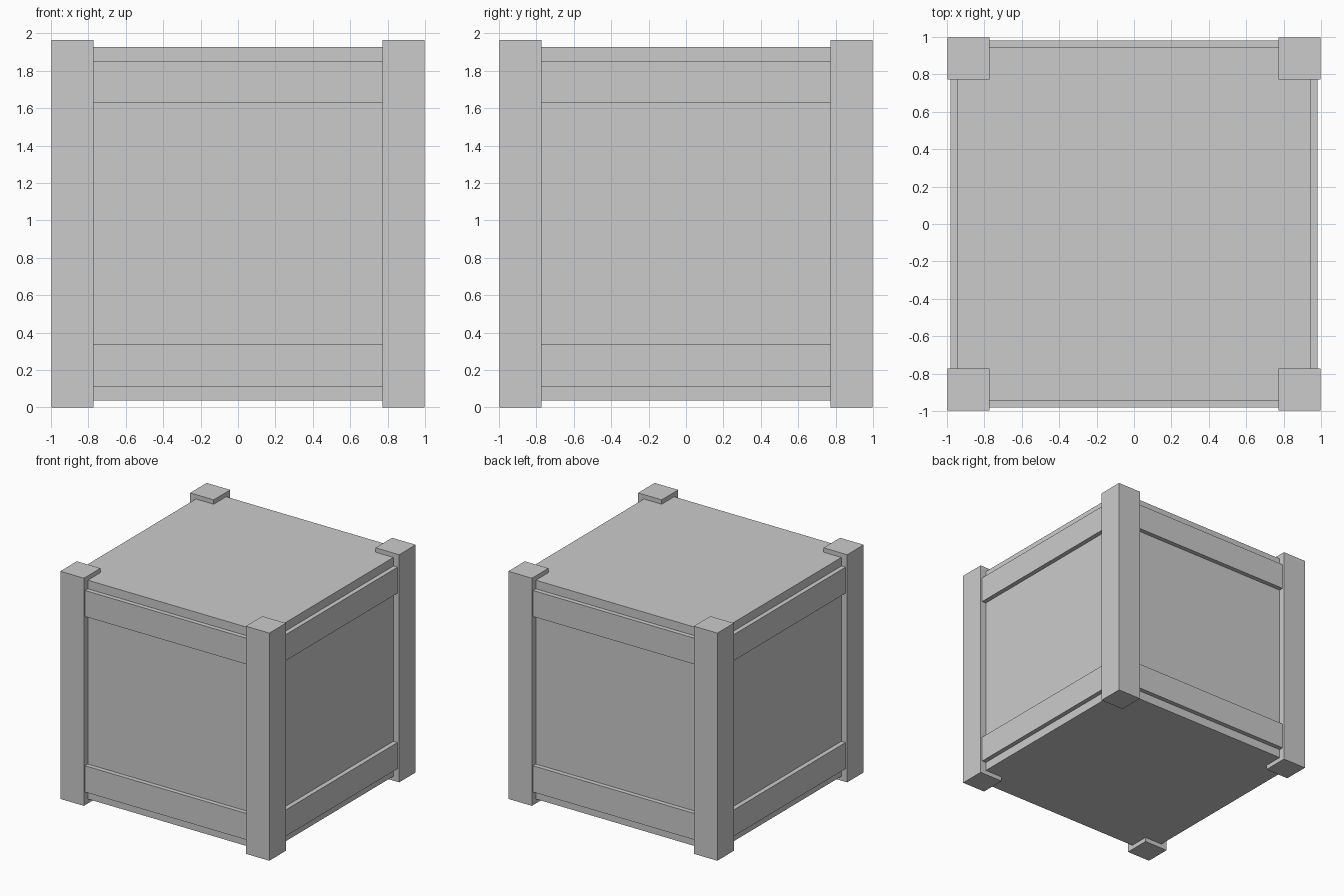
import bpy
from math import pi
from mathutils import Matrix

if "Cube" in bpy.data.objects:
    bpy.data.objects.remove(bpy.data.objects["Cube"])

BODY = 0.943           # half width of the inner box
POST_IN, POST_OUT = 0.773, 0.998
HEIGHT = 1.965


def box(name, lo, hi, turn=0.0):
    """Axis-aligned box between two corners, then turned about the z axis."""
    bpy.ops.mesh.primitive_cube_add(size=1)
    ob = bpy.context.object
    ob.name = name
    size = [b - a for a, b in zip(lo, hi)]
    mid = [(a + b) / 2 for a, b in zip(lo, hi)]
    ob.data.transform(Matrix.Rotation(turn, 4, 'Z') @ Matrix.Translation(mid)
                      @ Matrix.Diagonal((*size, 1)))
    return ob


# Inner box with plain panels
box("crate_body", (-BODY, -BODY, 0.038), (BODY, BODY, 1.927))

for i, side in enumerate(("front", "right", "back", "left")):
    turn = i * pi / 2
    # Corner post at the right-hand end of each side
    box(f"{side}_corner_post", (POST_IN, -POST_OUT, 0),
        (POST_OUT, -POST_IN, HEIGHT), turn)
    # Lower and upper rails between the posts
    for level, z0, z1 in (("lower", 0.113, 0.34), ("upper", 1.628, 1.853)):
        box(f"{side}_{level}_rail", (-POST_IN, -0.982, z0),
            (POST_IN, -BODY, z1), turn)
